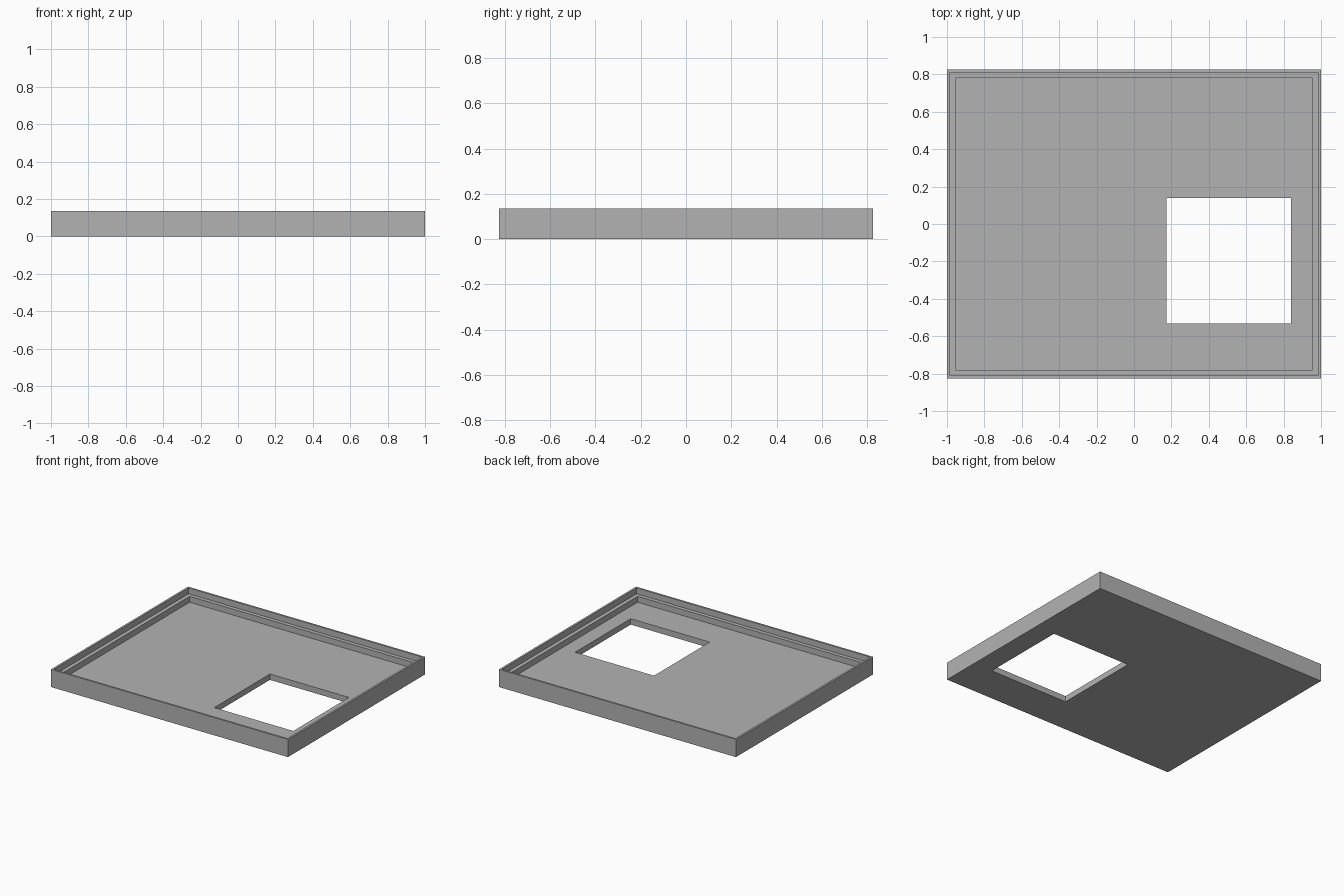
import bpy
import bmesh

# Remove the default cube
cube = bpy.data.objects.get("Cube")
if cube:
    bpy.data.objects.remove(cube, do_unlink=True)

WIDTH, DEPTH, HEIGHT = 2.0, 1.652, 0.135
FLOOR, LEDGE = 0.045, 0.09
RIM, LEDGE_INSET = 0.015, 0.045


def inset_rect(inset):
    x, y = WIDTH / 2 - inset, DEPTH / 2 - inset
    return -x, x, -y, y


# Rectangular loops swept from the underside, over the rim, down to the opening
outer = inset_rect(0)
rim_inner = inset_rect(RIM)
ledge_inner = inset_rect(LEDGE_INSET)
opening = (0.173, 0.84, -0.533, 0.138)
rings = [
    (outer, 0), (outer, HEIGHT),
    (rim_inner, HEIGHT), (rim_inner, LEDGE),
    (ledge_inner, LEDGE), (ledge_inner, FLOOR),
    (opening, FLOOR), (opening, 0),
]

bm = bmesh.new()
loops = []
for (x0, x1, y0, y1), z in rings:
    corners = ((x0, y0), (x1, y0), (x1, y1), (x0, y1))
    loops.append([bm.verts.new((x, y, z)) for x, y in corners])

# Join each loop to the next, closing the last back to the first
for a, b in zip(loops, loops[1:] + loops[:1]):
    for i in range(4):
        j = (i + 1) % 4
        bm.faces.new((a[i], a[j], b[j], b[i]))
bmesh.ops.recalc_face_normals(bm, faces=bm.faces)

mesh = bpy.data.meshes.new("tray_panel")
bm.to_mesh(mesh)
bm.free()
panel = bpy.data.objects.new("tray_panel", mesh)
bpy.context.collection.objects.link(panel)

# Plain grey finish
grey = bpy.data.materials.new("plain_grey")
grey.use_nodes = True
colour = (0.45, 0.45, 0.45, 1)
grey.diffuse_color = colour
grey.node_tree.nodes["Principled BSDF"].inputs["Base Color"].default_value = colour
mesh.materials.append(grey)
